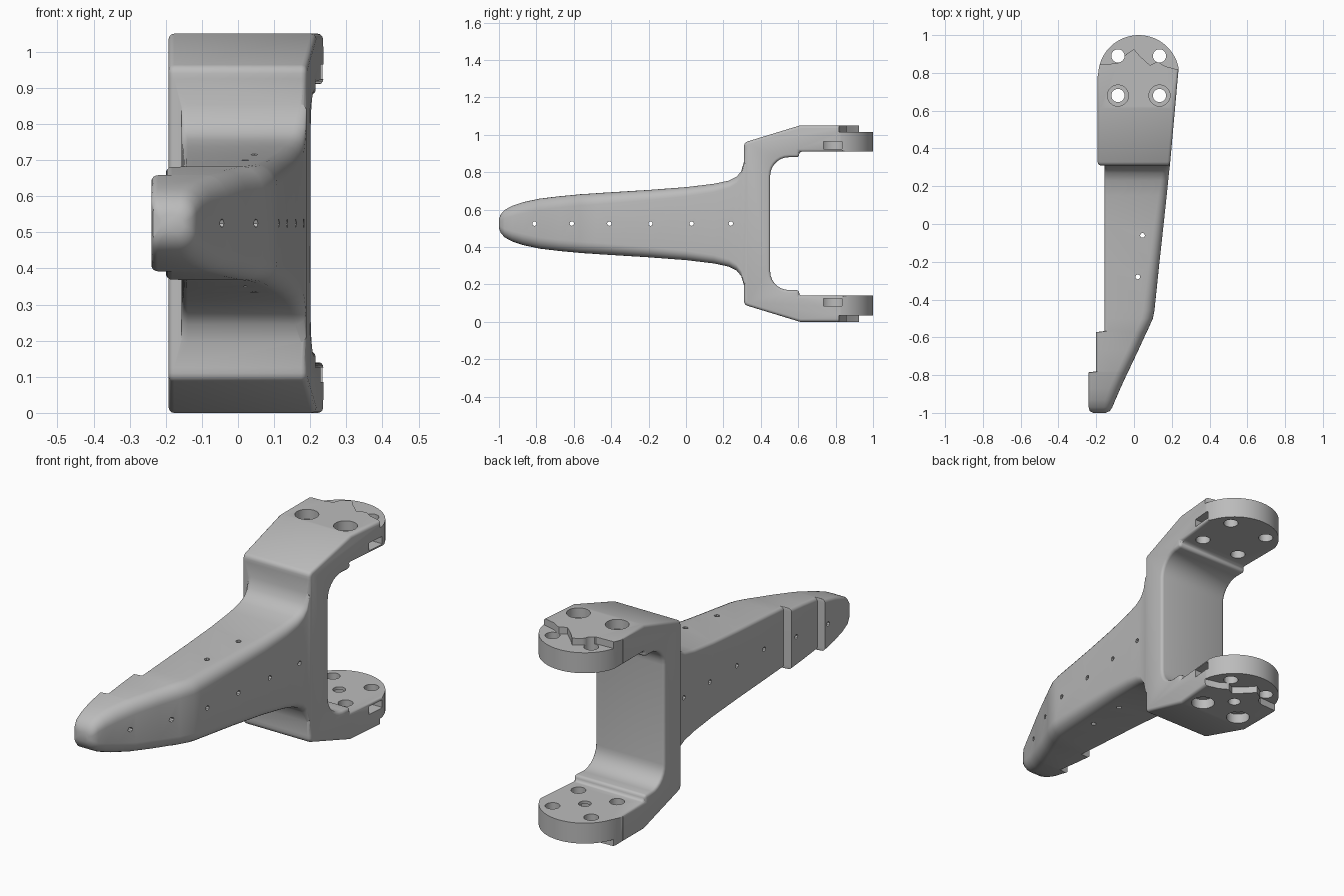
import bpy, bmesh, math
from math import sin, cos, pi

cube = bpy.data.objects.get("Cube")
if cube:
    bpy.data.objects.remove(cube, do_unlink=True)

MID = 0.525                  # height of the mirror plane
PX, PY, PR = 0.025, 0.785, 0.215   # pad centre and radius

grey = bpy.data.materials.new("plain_grey")
grey.use_nodes = True
colour = (0.5, 0.5, 0.5, 1)
grey.diffuse_color = colour
grey.node_tree.nodes["Principled BSDF"].inputs["Base Color"].default_value = colour


def loft(name, rings):
    """Skin a list of equal closed rings and cap both ends."""
    bm = bmesh.new()
    loops = [[bm.verts.new(p) for p in ring] for ring in rings]
    for a, b in zip(loops, loops[1:]):
        for i in range(len(a)):
            j = (i + 1) % len(a)
            bm.faces.new((a[i], a[j], b[j], b[i]))
    bm.faces.new(loops[0])
    bm.faces.new(loops[-1])
    bmesh.ops.recalc_face_normals(bm, faces=bm.faces[:])
    mesh = bpy.data.meshes.new(name)
    bm.to_mesh(mesh)
    bm.free()
    mesh.materials.append(grey)
    ob = bpy.data.objects.new(name, mesh)
    bpy.context.collection.objects.link(ob)
    return ob


def prism(name, outline, z0, z1):
    return loft(name, [[(x, y, z) for x, y in outline] for z in (z0, z1)])


def circle(x, y, r, n=24):
    return [(x + r * cos(2 * pi * i / n), y + r * sin(2 * pi * i / n)) for i in range(n)]


def activate(ob):
    bpy.ops.object.select_all(action='DESELECT')
    bpy.context.view_layer.objects.active = ob
    ob.select_set(True)


def boolean(ob, tool, operation):
    mod = ob.modifiers.new("cut", 'BOOLEAN')
    mod.operation, mod.solver, mod.object = operation, 'EXACT', tool
    activate(ob)
    bpy.ops.object.modifier_apply(modifier=mod.name)
    bpy.data.objects.remove(tool, do_unlink=True)


def cut_pads(ob, name, outline, low, high):
    """Cut the same outline from both pads, heights given for the lower one."""
    boolean(ob, prism(name, outline, low, high), 'DIFFERENCE')
    boolean(ob, prism(name, outline, 2 * MID - high, 2 * MID - low), 'DIFFERENCE')


def arc(cx, cy, r, start, end, n=7):
    return [(cx + r * cos(math.radians(start + (end - start) * i / n)),
             cy + r * sin(math.radians(start + (end - start) * i / n))) for i in range(n + 1)]


# fork bracket: a side profile in y and height above the mirror plane
half = [(0.31, 0.40)] + arc(0.335, 0.415, 0.025, 180, 107, 3)
half += [(0.61, 0.525), (1.02, 0.525), (1.02, 0.385), (0.605, 0.385), (0.605, 0.355)]
half += arc(0.55, 0.255, 0.10, 90, 180)
profile = half + [(y, -z) for y, z in reversed(half)]
bracket = loft("fork_bracket", [
    [(-0.192, y, MID + z) for y, z in profile],
    [(0.19 + 0.09 * (y - 0.31), y, MID + z) for y, z in profile]])
bevel = bracket.modifiers.new("soft_rim", 'BEVEL')
bevel.width, bevel.segments = 0.015, 3
bevel.limit_method, bevel.angle_limit = 'ANGLE', math.radians(50)
bevel.use_clamp_overlap = False
activate(bracket)
bpy.ops.object.modifier_apply(modifier=bevel.name)

# rounded pad ends
outline = [(-0.4, 0.2), (0.4, 0.2), (0.4, 0.74)] + arc(PX, PY, PR, 0, 180, 32) + [(-0.4, 0.74)]
boolean(bracket, prism("pad_outline", outline, -0.2, 1.3), 'INTERSECT')

# stepped relief on the outer face of each pad
relief = [(-0.3, 0.84), (-0.085, 0.85), (-0.04, 0.9), (0, 0.925), (0.03, 0.89),
          (0.085, 0.84), (0.125, 0.86), (0.165, 0.835), (0.3, 0.80), (0.3, 1.2), (-0.3, 1.2)]
cut_pads(bracket, "pad_relief", relief, -0.1, 0.035)

# horn recess and cable groove on the inner face
groove = [(PX, 0.735), (0.3, 0.735), (0.3, 0.835), (PX, 0.835)]
cut_pads(bracket, "cable_groove", groove, 0.085, 0.125)
cut_pads(bracket, "horn_recess", circle(PX, PY, 0.075), 0.08, 0.125)

# screw holes with counterbores on the front pair
for sx in (-1, 1):
    for sy in (-1, 1):
        x, y = PX + sx * 0.11, PY + sy * 0.105
        cut_pads(bracket, "screw_hole", circle(x, y, 0.035), -0.1, 0.2)
        if sy < 0:
            cut_pads(bracket, "counterbore", circle(x, y, 0.056), -0.1, 0.05)
boolean(bracket, prism("axle_hole", circle(PX, PY, 0.03), -0.1, 0.2), 'DIFFERENCE')


# tapered arm: sections of (y, left x, right x, half height, corner radius)
def section(y, xl, xr, h, r):
    ring = []
    small = min(0.018, h * 0.8)
    for cx, sx, sz, rad, start in ((xr, 1, 1, r, 0), (xl, -1, 1, small, 90),
                                   (xl, -1, -1, small, 180), (xr, 1, -1, r, 270)):
        ring += [(x, y, z) for x, z in
                 arc(cx - sx * rad, MID + sz * (h - rad), rad, start, start + 90, 6)]
    return ring


stations = [
    (-1.0, -0.215, -0.15, 0.025, 0.02), (-0.99, -0.235, -0.128, 0.05, 0.035),
    (-0.97, -0.24, -0.115, 0.073, 0.045), (-0.93, -0.24, -0.098, 0.095, 0.055),
    (-0.87, -0.24, -0.072, 0.115, 0.06), (-0.785, -0.24, -0.033, 0.133, 0.06),
    (-0.78, -0.2, -0.03, 0.134, 0.06), (-0.67, -0.2, 0.022, 0.147, 0.06),
    (-0.572, -0.2, 0.067, 0.156, 0.06), (-0.567, -0.157, 0.07, 0.157, 0.06),
    (-0.5, -0.157, 0.1, 0.161, 0.06), (-0.46, -0.157, 0.108, 0.164, 0.06),
    (-0.2, -0.157, 0.135, 0.18, 0.055), (0, -0.157, 0.157, 0.195, 0.05),
    (0.15, -0.157, 0.173, 0.213, 0.045), (0.23, -0.157, 0.181, 0.23, 0.04),
    (0.27, -0.157, 0.185, 0.25, 0.035), (0.295, -0.157, 0.188, 0.28, 0.03),
    (0.31, -0.157, 0.19, 0.33, 0.02), (0.36, -0.157, 0.19, 0.33, 0.02)]
arm = loft("tapered_arm", [section(*s) for s in stations])

# small pin holes through the arm
for x, y in ((0.045, -0.06), (0.02, -0.28)):
    boolean(arm, prism("pin_hole", circle(x, y, 0.013, 8), 0, 1), 'DIFFERENCE')
for y in (-0.81, -0.61, -0.41, -0.19, 0.03, 0.24):
    rod = loft("pin_hole", [[(x, a, b) for a, b in circle(y, MID, 0.012, 8)]
                            for x in (-0.4, 0.4)])
    boolean(arm, rod, 'DIFFERENCE')

boolean(bracket, arm, 'UNION')
bracket.name = "fork_bracket_with_arm"
activate(bracket)
bpy.ops.object.shade_smooth_by_angle(angle=math.radians(35))
